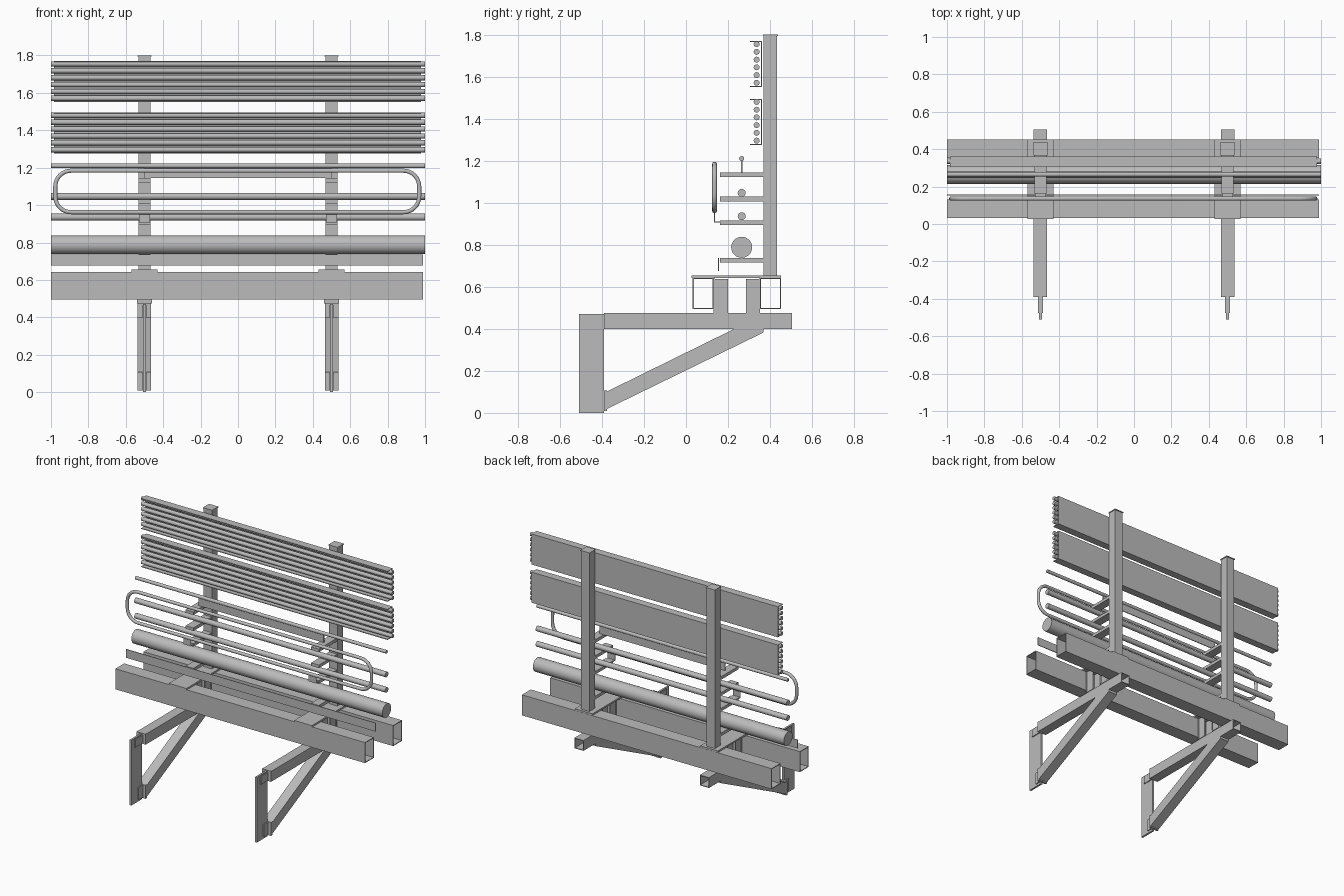
import bpy, bmesh, math
from mathutils import Vector

if "Cube" in bpy.data.objects:
    bpy.data.objects.remove(bpy.data.objects["Cube"])

grey = bpy.data.materials.new("steel grey")
grey.diffuse_color = (0.5, 0.5, 0.5, 1)
grey.use_nodes = True
grey.node_tree.nodes["Principled BSDF"].inputs["Base Color"].default_value = grey.diffuse_color


def add(name, verts, faces, smooth=False):
    me = bpy.data.meshes.new(name)
    me.from_pydata(verts, [], faces)
    bm = bmesh.new()
    bm.from_mesh(me)
    bmesh.ops.recalc_face_normals(bm, faces=bm.faces)
    for f in bm.faces:
        f.smooth = smooth and len(f.verts) == 4
    for e in bm.edges:
        if len(e.link_faces) == 2 and e.calc_face_angle() > 0.7:
            e.smooth = False
    bm.to_mesh(me)
    bm.free()
    me.materials.append(grey)
    ob = bpy.data.objects.new(name, me)
    bpy.context.collection.objects.link(ob)
    return ob


def prism(name, x0, x1, pts, smooth=False):
    """Closed (y, z) outline extruded along x."""
    n = len(pts)
    verts = [(x, y, z) for x in (x0, x1) for y, z in pts]
    faces = [tuple(range(n)), tuple(range(n, 2 * n))]
    faces += [(i, (i + 1) % n, n + (i + 1) % n, n + i) for i in range(n)]
    return add(name, verts, faces, smooth)


def box(name, x0, x1, y0, y1, z0, z1):
    return prism(name, x0, x1, [(y0, z0), (y1, z0), (y1, z1), (y0, z1)])


def tube(name, a, b, w, h, wall, u, v):
    """Open rectangular hollow section from a to b; u, v span the section."""
    a, b, u, v = map(Vector, (a, b, u, v))
    verts = []
    for p in (a, b):
        for t in (0, wall):
            for s, r in ((-1, -1), (1, -1), (1, 1), (-1, 1)):
                verts.append(p + u * s * (w / 2 - t) + v * r * (h / 2 - t))
    faces = []
    for i in range(4):
        j = (i + 1) % 4
        faces += [(i, j, 8 + j, 8 + i), (4 + i, 4 + j, 12 + j, 12 + i),
                  (i, j, 4 + j, 4 + i), (8 + i, 8 + j, 12 + j, 12 + i)]
    return add(name, verts, faces)


def pipe(name, y, z, r, n=24):
    pts = [(y + r * math.cos(2 * math.pi * i / n), z + r * math.sin(2 * math.pi * i / n))
           for i in range(n)]
    return prism(name, -1, 1, pts, True)


X, Y, Z = (1, 0, 0), (0, 1, 0), (0, 0, 1)

# Two support frames
for side, x in (("left", -0.5), ("right", 0.5)):
    # cantilever bracket: fin plate, tabs, end plates, arm, diagonal brace
    box(side + "_fin_plate", x - 0.007, x + 0.007, -0.51, -0.39, 0, 0.47)
    for s in (-1, 1):
        a, b = sorted((x + s * 0.007, x + s * 0.014))
        box(side + "_upper_tab", a, b, -0.475, -0.385, 0.405, 0.463)
        box(side + "_lower_tab", a, b, -0.437, -0.385, 0.015, 0.103)
    box(side + "_upper_end_plate", x - 0.036, x + 0.036, -0.39, -0.375, 0.4, 0.476)
    box(side + "_lower_end_plate", x - 0.036, x + 0.036, -0.39, -0.375, 0.01, 0.107)
    tube(side + "_cantilever_arm", (x, -0.38, 0.437), (x, 0.505, 0.437), 0.072, 0.075, 0.005, X, Z)
    prism(side + "_diagonal_brace", x - 0.036, x + 0.036,
          [(-0.38, 0.017), (0.37, 0.383), (0.37, 0.4), (0.23, 0.4), (-0.38, 0.1)])

    # brackets holding the long beams
    for y, d in ((0.132, 1), (0.353, -1)):
        def span(p, q):
            return sorted((y + d * p, y + d * q))
        box(side + "_beam_clip", x - 0.04, x + 0.04, *span(0, 0.006), 0.475, 0.64)
        box(side + "_beam_clip_foot", x - 0.04, x + 0.04, *span(0, 0.068), 0.475, 0.482)
        for s in (-0.036, 0.03):
            box(side + "_beam_clip_web", x + s, x + s + 0.006, *span(0, 0.068), 0.475, 0.638)

    # base plate, post and cap
    box(side + "_base_plate", x - 0.07, x + 0.07, 0.027, 0.452, 0.643, 0.655)
    box(side + "_post", x - 0.033, x + 0.033, 0.37, 0.433, 0.655, 1.794)
    box(side + "_post_cap", x - 0.037, x + 0.037, 0.367, 0.438, 1.794, 1.8)

    # pipe carrying arms
    for z in (0.727, 0.905, 1.018, 1.133):
        box(side + "_pipe_arm", x - 0.031, x + 0.031, 0.162, 0.37, z - 0.011, z + 0.011)

    # thin hook carrying the loop
    box(side + "_loop_hook", x - 0.03, x + 0.03, 0.134, 0.139, 0.91, 0.962)
    box(side + "_loop_hook_foot", x - 0.03, x + 0.03, 0.134, 0.165, 0.907, 0.912)

# Long hollow beams
for name, y in (("front_beam", 0.082), ("back_beam", 0.403)):
    tube(name, (-1, y, 0.569), (0.99, y, 0.569), 0.1, 0.148, 0.005, Y, Z)

# Pipes and the thin strips beside them
for name, z, r in (("large_pipe", 0.788, 0.05), ("lower_pipe", 0.936, 0.019),
                   ("middle_pipe", 1.047, 0.019), ("top_pipe", 1.21, 0.012)):
    pipe(name, 0.265, z, r, 32 if r > 0.03 else 20)
box("edge_strip", -1, 0.99, 0.153, 0.158, 0.676, 0.737)
box("top_pipe_web", -0.5, 0.5, 0.262, 0.268, 1.144, 1.2)

# Cable trays (C section) with six cables each
for name, z0, z1 in (("upper", 1.55, 1.77), ("lower", 1.275, 1.495)):
    t = 0.005
    prism(name + "_cable_tray", -0.985, 0.978,
          [(0.305, z0), (0.361, z0), (0.361, z1), (0.305, z1), (0.305, z1 - t),
           (0.361 - t, z1 - t), (0.361 - t, z0 + t), (0.305, z0 + t)])
    for i in range(6):
        pipe(name + "_cable", 0.336, z1 - 0.015 - 0.0368 * i, 0.014, 16)

# Rounded rectangular loop of tube
cu = bpy.data.curves.new("loop_path", 'CURVE')
cu.dimensions = '3D'
cu.bevel_depth = 0.0115
cu.bevel_resolution = 3
cu.use_fill_caps = False
sp = cu.splines.new('POLY')
pts = []
R, cx, cz, hx, hz = 0.085, -0.004, 1.073, 0.973, 0.111
for k, (sx, sz) in enumerate(((1, 1), (-1, 1), (-1, -1), (1, -1))):
    for i in range(9):
        a = math.pi / 2 * (k + i / 8)
        pts.append((cx + sx * (hx - R) + R * math.cos(a), 0.136,
                    cz + sz * (hz - R) + R * math.sin(a)))
sp.points.add(len(pts) - 1)
for p, c in zip(sp.points, pts):
    p.co = (*c, 1)
sp.use_cyclic_u = True
sp.use_smooth = True
cu.materials.append(grey)
loop = bpy.data.objects.new("tube_loop", cu)
bpy.context.collection.objects.link(loop)
